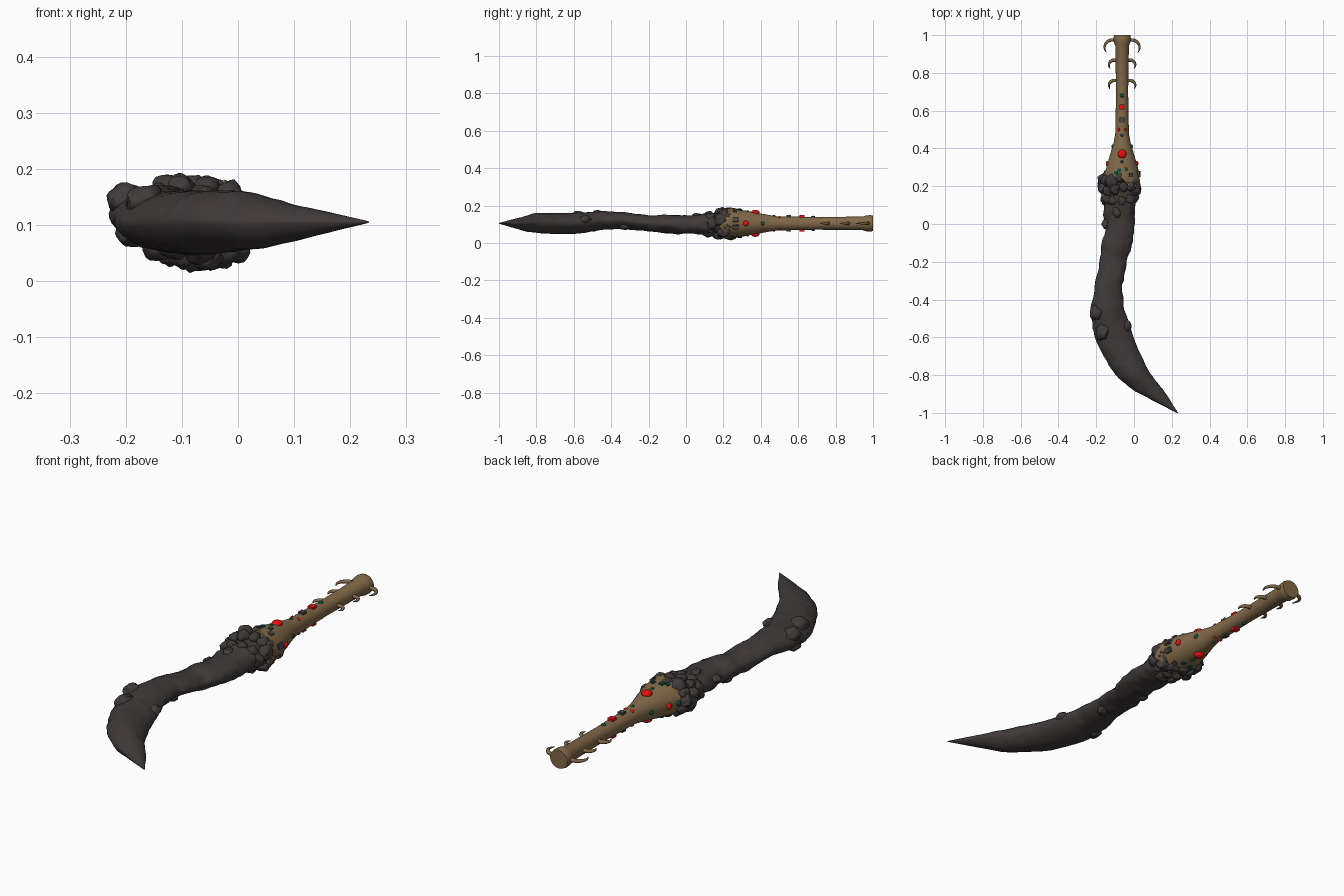
import bpy, bmesh, random
from math import sin, cos, pi, copysign, radians
from mathutils import Vector, Euler, noise

random.seed(7)
AXIS_X, AXIS_Z = -0.063, 0.105

cube = bpy.data.objects.get("Cube")
if cube:
    bpy.data.objects.remove(cube)


def material(name, color):
    m = bpy.data.materials.new(name)
    m.use_nodes = True
    m.diffuse_color = (*color, 1)
    m.node_tree.nodes["Principled BSDF"].inputs["Base Color"].default_value = (*color, 1)
    return m


STONE = material("dark stone", (0.052, 0.042, 0.042))
BRONZE = material("aged bronze", (0.22, 0.14, 0.065))
RED = material("red gem", (0.8, 0.005, 0.005))
GREEN = material("green gem", (0.003, 0.09, 0.045))
GREY = material("grey gem", (0.07, 0.058, 0.066))


def finish(bm, name, mat, angle=40):
    bmesh.ops.recalc_face_normals(bm, faces=bm.faces)
    mesh = bpy.data.meshes.new(name)
    bm.to_mesh(mesh)
    bm.free()
    mesh.materials.append(mat)
    ob = bpy.data.objects.new(name, mesh)
    bpy.context.collection.objects.link(ob)
    bpy.ops.object.select_all(action="DESELECT")
    ob.select_set(True)
    bpy.context.view_layer.objects.active = ob
    bpy.ops.object.shade_smooth_by_angle(angle=radians(angle))
    return ob


def sample(table, y):
    """Interpolate the rows of a table keyed by falling y."""
    for a, b in zip(table, table[1:]):
        if y >= b[0]:
            t = min(max((a[0] - y) / (a[0] - b[0]), 0), 1)
            return [p + (q - p) * t for p, q in zip(a[1:], b[1:])]
    return table[-1][1:]


def loft(bm, rings):
    """Skin closed rings of points and cap both ends."""
    loops = [[bm.verts.new(p) for p in ring] for ring in rings]
    n = len(loops[0])
    for a, b in zip(loops, loops[1:]):
        for i in range(n):
            j = (i + 1) % n
            bm.faces.new((a[i], a[j], b[j], b[i]))
    bm.faces.new(loops[0])
    bm.faces.new(loops[-1])


# Blade: y, left edge, right edge, bottom, top
BLADE = [
    (0.26, -0.15, 0.02, 0.04, 0.17), (0.1, -0.155, 0.012, 0.05, 0.155),
    (0, -0.155, 0.003, 0.05, 0.148), (-0.1, -0.165, -0.01, 0.055, 0.15),
    (-0.2, -0.19, -0.04, 0.062, 0.148), (-0.33, -0.208, -0.066, 0.078, 0.165),
    (-0.45, -0.23, -0.05, 0.07, 0.17), (-0.55, -0.22, -0.02, 0.052, 0.162),
    (-0.65, -0.185, 0.015, 0.047, 0.16), (-0.75, -0.135, 0.065, 0.05, 0.163),
    (-0.81, -0.09, 0.1, 0.055, 0.158), (-0.87, -0.02, 0.15, 0.065, 0.142),
    (-0.93, 0.09, 0.188, 0.083, 0.126), (-1, 0.226, 0.234, 0.103, 0.107)]


def blade_ring(y, n=32):
    left, right, low, high = sample(BLADE, y)
    cx, cz, w, h = (left + right) / 2, (low + high) / 2, (right - left) / 2, (high - low) / 2
    power = 1.0 + 0.4 * min(max(-y, 0), 1)
    ring = []
    for i in range(n):
        a = 2 * pi * i / n
        s = copysign(abs(sin(a)) ** power, sin(a))
        p = Vector((cx + w * cos(a), y, cz + h * s))
        # weathered surface, calmer towards the tip
        bump = 0.6 * noise.noise(p * 13) + 0.35 * noise.noise(p * 32)
        k = 1 + bump * (0.24 if y > -0.3 else 0.11)
        ring.append((cx + w * cos(a) * k, y, cz + h * s * k))
    return ring


bm = bmesh.new()
loft(bm, [blade_ring(0.26 - 1.26 * i / 90) for i in range(91)])
finish(bm, "blade", STONE)


# Rocky lumps
def rock(bm, centre, size, detail=3):
    turn = Euler([random.uniform(0, 6) for _ in range(3)]).to_matrix()
    seed = Vector(centre) * 50
    verts = bmesh.ops.create_icosphere(bm, subdivisions=detail, radius=1)["verts"]
    for v in verts:
        k = 1 + 0.3 * noise.noise(turn @ v.co * 1.5 + seed)
        v.co = Vector([c + q * s * k for c, q, s in zip(centre, v.co, size)])


bm = bmesh.new()
for row, (y, rx, rz, count) in enumerate([(0.24, 0.085, 0.06, 12), (0.19, 0.09, 0.062, 12), (0.135, 0.07, 0.045, 9)]):
    for i in range(count):
        a = 2 * pi * (i + 0.5 * row) / count
        r = random.uniform(0.022, 0.034)
        place = (-0.078 + rx * cos(a), y + random.uniform(-0.02, 0.02), AXIS_Z + rz * sin(a))
        rock(bm, place, (r, r * 1.1, r))
finish(bm, "rock_collar", STONE)

bm = bmesh.new()
for x, y, z, r in [(-0.2, -0.47, 0.145, 0.034), (-0.165, -0.57, 0.14, 0.038),
                   (-0.04, -0.54, 0.125, 0.026), (-0.15, 0.0, 0.11, 0.02),
                   (-0.09, 0.06, 0.14, 0.025), (-0.19, -0.5, 0.085, 0.03),
                   (-0.1, -0.33, 0.09, 0.025), (-0.13, -0.1, 0.07, 0.025)]:
    rock(bm, (x, y, z), (r, r * 1.2, r * 0.8))
finish(bm, "blade_knobs", STONE)

# Grip: y, half width, half height
GRIP = [(1, 0.043, 0.041), (0.985, 0.046, 0.044), (0.962, 0.044, 0.042),
        (0.945, 0.036, 0.036), (0.7, 0.032, 0.034), (0.48, 0.036, 0.038),
        (0.43, 0.045, 0.047), (0.36, 0.066, 0.06), (0.29, 0.086, 0.073), (0.22, 0.098, 0.08)]


def grip_ring(y, rx, rz, n=32):
    ring = []
    for i in range(n):
        a = 2 * pi * i / n
        # ragged, slanted lower rim
        rim = (0.014 * sin(5 * a) + 0.008 * sin(9 * a) - 0.025 * cos(a)) if y < 0.25 else 0
        ring.append((AXIS_X + rx * cos(a), y + rim, AXIS_Z + rz * sin(a)))
    return ring


bm = bmesh.new()
loft(bm, [grip_ring(*row) for row in GRIP])
finish(bm, "grip", BRONZE, 35)


# Hooks curling outward in pairs
def hook(name, y, side, size):
    curve = bpy.data.curves.new(name, "CURVE")
    curve.dimensions = "3D"
    curve.bevel_depth = 0.009
    curve.bevel_resolution = 2
    curve.use_fill_caps = True
    spline = curve.splines.new("POLY")
    steps = 10
    spline.points.add(steps)
    for i, p in enumerate(spline.points):
        a = pi * (0.5 - 0.72 * i / steps)
        out = 0.025 + size * (0.35 + cos(a) * 0.65)
        p.co = (AXIS_X + side * out, y + size * 0.6 * (sin(a) - 1), AXIS_Z, 1)
        p.radius = 1 - 0.85 * (i / steps) ** 2
    root = spline.points[0]
    root.co.x = AXIS_X + side * 0.02
    curve.materials.append(BRONZE)
    bpy.context.collection.objects.link(bpy.data.objects.new(name, curve))


for label, y, size in [("upper", 0.975, 0.068), ("middle", 0.868, 0.045), ("lower", 0.76, 0.045)]:
    hook(label + "_hook_left", y, 1, size)
    hook(label + "_hook_right", y, -1, size)


# Gems set on the grip surface at an angle around it
def gem(bm, y, degrees, size, round_cut):
    rx, rz = sample(GRIP, y)
    a = radians(degrees)
    if round_cut:
        verts = bmesh.ops.create_icosphere(bm, subdivisions=2, radius=size)["verts"]
    else:
        verts = bmesh.ops.create_cube(bm, size=size * 1.8)["verts"]
    normal = Vector((cos(a) / rx, 0, sin(a) / rz)).normalized()
    turn = normal.to_track_quat("Z", "Y")
    spot = Vector((AXIS_X + rx * cos(a), y, AXIS_Z + rz * sin(a)))
    for v in verts:
        v.co.z *= 0.6
        v.co = turn @ v.co + spot


TOP = 90
GEMS = {
    "red_gems": (RED, [(0.37, TOP, 0.024, True), (0.62, TOP, 0.015, False), (0.5, 60, 0.008, True),
                       (0.5, 120, 0.008, True), (0.32, 180, 0.015, True), (0.32, 0, 0.015, True)]),
    "green_gems": (GREEN, [(0.68, TOP, 0.011, True), (0.47, TOP, 0.008, True), (0.33, TOP, 0.008, True),
                           (0.29, 75, 0.009, False), (0.285, 100, 0.01, False), (0.27, 112, 0.009, False),
                           (0.27, 180, 0.014, True), (0.41, 180, 0.011, True), (0.41, 0, 0.011, True)]),
    "grey_gems": (GREY, [(0.55, TOP, 0.014, False), (0.26, 60, 0.011, False),
                         (0.27, 15, 0.013, False), (0.26, -15, 0.013, False)]),
}
for name, (mat, stones) in GEMS.items():
    bm = bmesh.new()
    for y, angle, size, round_cut in stones:
        gem(bm, y, angle, size, round_cut)
        if angle % 180:
            gem(bm, y, -angle, size, round_cut)
    finish(bm, name, mat)
